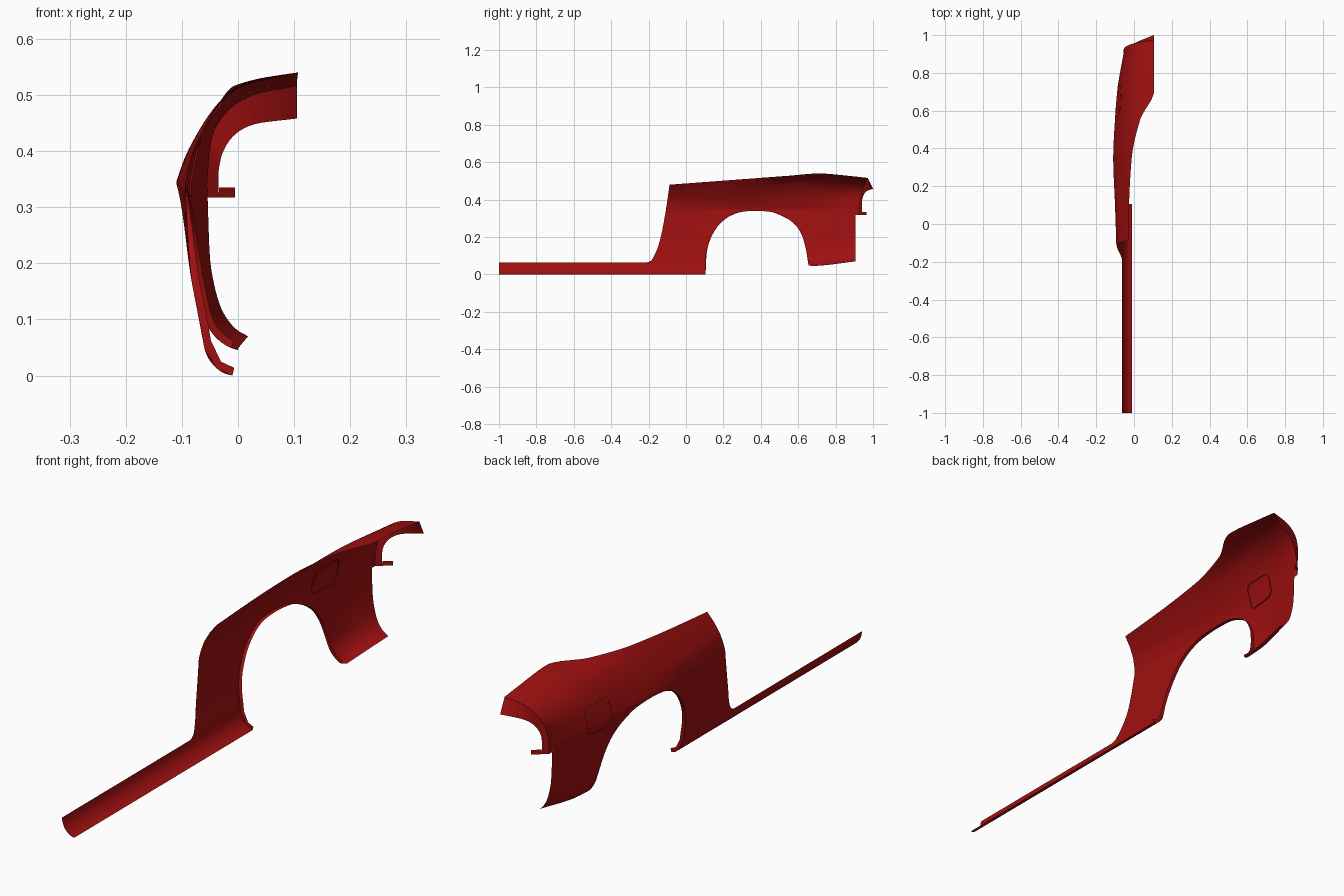
import bpy, bmesh, math

if "Cube" in bpy.data.objects:
    bpy.data.objects.remove(bpy.data.objects["Cube"])

red = bpy.data.materials.new("body_red")
red.diffuse_color = (0.35, 0.005, 0.005, 1)
red.use_nodes = True
red.node_tree.nodes["Principled BSDF"].inputs["Base Color"].default_value = red.diffuse_color


def smooth(xs, ys, x):
    """Monotone cubic interpolation through (xs, ys)."""
    n = len(xs)
    if x <= xs[0]:
        return ys[0]
    if x >= xs[-1]:
        return ys[-1]
    d = [(ys[i + 1] - ys[i]) / (xs[i + 1] - xs[i]) for i in range(n - 1)]

    def slope(i):
        if i == 0:
            return d[0]
        if i == n - 1:
            return d[-1]
        a, b = d[i - 1], d[i]
        return 0 if a * b <= 0 else 2 * a * b / (a + b)
    i = max(k for k in range(n - 1) if xs[k] <= x)
    h = xs[i + 1] - xs[i]
    t = (x - xs[i]) / h
    return ((2 * t**3 - 3 * t**2 + 1) * ys[i] + (t**3 - 2 * t**2 + t) * h * slope(i)
            + (3 * t**2 - 2 * t**3) * ys[i + 1] + (t**3 - t**2) * h * slope(i + 1))


# Cross-sections (x, z) from bottom edge to top edge; level 6 is the side crease
front = [(-.01, 0), (-.025, .004), (-.045, .02), (-.058, .042), (-.067, .09), (-.085, .19),
         (-.094, .345), (-.082, .395), (-.068, .425), (-.05, .455), (-.03, .48)]
pillar = [(-.01, 0), (-.025, .004), (-.045, .02), (-.058, .042), (-.067, .09), (-.086, .19),
          (-.101, .345), (-.089, .39), (-.068, .43), (-.047, .465), (-.026, .495)]
arch_mid = [(-.005, .02), (-.022, .026), (-.045, .045), (-.062, .07), (-.073, .1), (-.09, .19),
            (-.11, .345), (-.094, .39), (-.07, .435), (-.043, .475), (-.012, .513)]
arch_back = [(-.002, .04), (-.021, .048), (-.043, .066), (-.06, .095), (-.071, .14), (-.083, .2),
             (-.101, .345), (-.083, .4), (-.06, .45), (-.02, .5), (.032, .528)]
haunch = [(0, .047), (-.02, .056), (-.042, .074), (-.06, .105), (-.07, .15), (-.078, .21),
          (-.088, .345), (-.074, .405), (-.047, .462), (.01, .515), (.107, .54)]
tail = [(.018, .07), (0, .08), (-.015, .095), (-.03, .12), (-.042, .16), (-.05, .21),
        (-.055, .345), (-.048, .42), (-.022, .472), (.03, .507), (.105, .524)]
sec_y = [-.09, .11, .35, .55, .71, .905]
sections = [front, pillar, arch_mid, arch_back, haunch, tail]


def section(y):
    return [[smooth(sec_y, [s[k][c] for s in sections], y) for k in range(11)] for c in (0, 1)]


def at(sec, w):
    lo, hi = (0, 7) if w <= 6 else (6, 11)
    lv = list(range(lo, hi))
    return smooth(lv, sec[0][lo:hi], w), smooth(lv, sec[1][lo:hi], w)


def level(sec, z):
    a, b = 0.0, 10.0
    for _ in range(30):
        m = (a + b) / 2
        if at(sec, m)[1] < z:
            a = m
        else:
            b = m
    return (a + b) / 2


def add_grid(bm, cols):
    vs = [[bm.verts.new(p) for p in c] for c in cols]
    for a, b in zip(vs, vs[1:]):
        for i in range(len(a) - 1):
            bm.faces.new((a[i], a[i + 1], b[i + 1], b[i]))


def finish(bm, name):
    bmesh.ops.remove_doubles(bm, verts=bm.verts[:], dist=2e-5)
    me = bpy.data.meshes.new(name)
    bm.to_mesh(me)
    bm.free()
    me.materials.append(red)
    ob = bpy.data.objects.new(name, me)
    bpy.context.collection.objects.link(ob)
    bpy.ops.object.select_all(action='DESELECT')
    ob.select_set(True)
    bpy.context.view_layer.objects.active = ob
    bpy.ops.object.shade_smooth_by_angle(angle=math.radians(30))


# Outline: door opening edge and wheel arch, as height over y
door_y = [-1, -.21, -.19, -.17, -.14, -.11, -.088]
door_z = [.065, .065, .072, .1, .18, .33, .48]
arch_y = [.105, .107, .115, .14, .18, .24, .3, .37, .45, .52, .58, .62, .64, .655]
arch_z = [0, .07, .14, .21, .27, .315, .335, .341, .335, .31, .27, .21, .14, .049]


def span(a, b, n):
    return [a + (b - a) * i / n for i in range(n)]


ys = span(-1, -.21, 6) + span(-.21, -.088, 24) + span(-.088, .105, 10)
ys += [.38 - .275 * math.cos(math.pi * i / 60) for i in range(61)]
ys += span(.655, .905, 12)[1:] + [.905]

# Quarter panel with sill, plus the rolled wheel arch lip
bm = bmesh.new()
cols, lip = [], []
for y in ys:
    s = section(y)
    in_arch = .105 - 1e-6 <= y <= .655 + 1e-6
    lo = level(s, smooth(arch_y, arch_z, y)) if in_arch else 0
    hi = level(s, smooth(door_y, door_z, y)) if y < -.0881 else 10
    mid = min(6, hi)
    ws = span(lo, mid, 22) + span(mid, hi, 18) + [hi]
    cols.append([(x, y, z) for x, z in (at(s, w) for w in ws)])
    if in_arch:
        x, z = at(s, lo)
        x2, z2 = at(s, lo + .1)
        n = math.hypot(x2 - x, z2 - z)
        lip.append([(x + .014 * (z2 - z) / n, y, z - .014 * (x2 - x) / n), (x, y, z)])
add_grid(bm, cols)
add_grid(bm, lip)

# Tail corner above the bumper, wrapping toward the rear
s = section(.905)
w0 = level(s, .317)
ws = span(w0, 6, 3) + span(6, 10, 20) + [10]
lv = [w0, 6, 7, 8, 9, 10]
edge_y = [.925, .925, .935, .95, .962, .972]


def tail_point(w, k):
    x, z = at(s, w)
    return (x, .905 + (smooth(lv, edge_y, w) - .905) * k, z - .008 * k * max(0, w - 6) / 4)


add_grid(bm, [[tail_point(w, k / 3) for w in ws] for k in range(4)])
finish(bm, "quarter_panel")

# Rear return around the lamp opening, with the small tab below it
bm = bmesh.new()
hole = [[-.034, -.035, -.031, -.01, .03, .105], [.942, .941, .94, .95, .97, 1.0],
        [.317, .35, .385, .425, .448, .458]]
outer = [tail_point(w, 1) for w in ws]
inner = [tuple(smooth(lv, h, w) for h in hole) for w in ws]
add_grid(bm, [outer, inner])
add_grid(bm, [[(-.034, .942, .317), (-.034, .942, .335)], [(-.005, .965, .317), (-.005, .965, .335)]])
finish(bm, "lamp_surround")

# Fuel door seam: thin rounded rectangle following the panel
bm = bmesh.new()
rings = []
for q in range(4):
    cy, cz = [(.043, .025), (-.043, .025), (-.043, -.025), (.043, -.025)][q]
    for i in range(7):
        a = math.pi / 2 * (q + i / 6)
        ring = []
        for r, dx in ((.0235, -.001), (.0265, -.001), (.0265, .003), (.0235, .003), (.0235, -.001)):
            y, z = .66 + cy + r * math.cos(a), .37 + cz + r * math.sin(a)
            sc = section(y)
            ring.append((at(sc, level(sc, z))[0] + dx, y, z))
        rings.append(ring)
# subdivide the straight runs so the seam hugs the surface
add_grid(bm, rings + rings[:1])
finish(bm, "fuel_door_seam")
